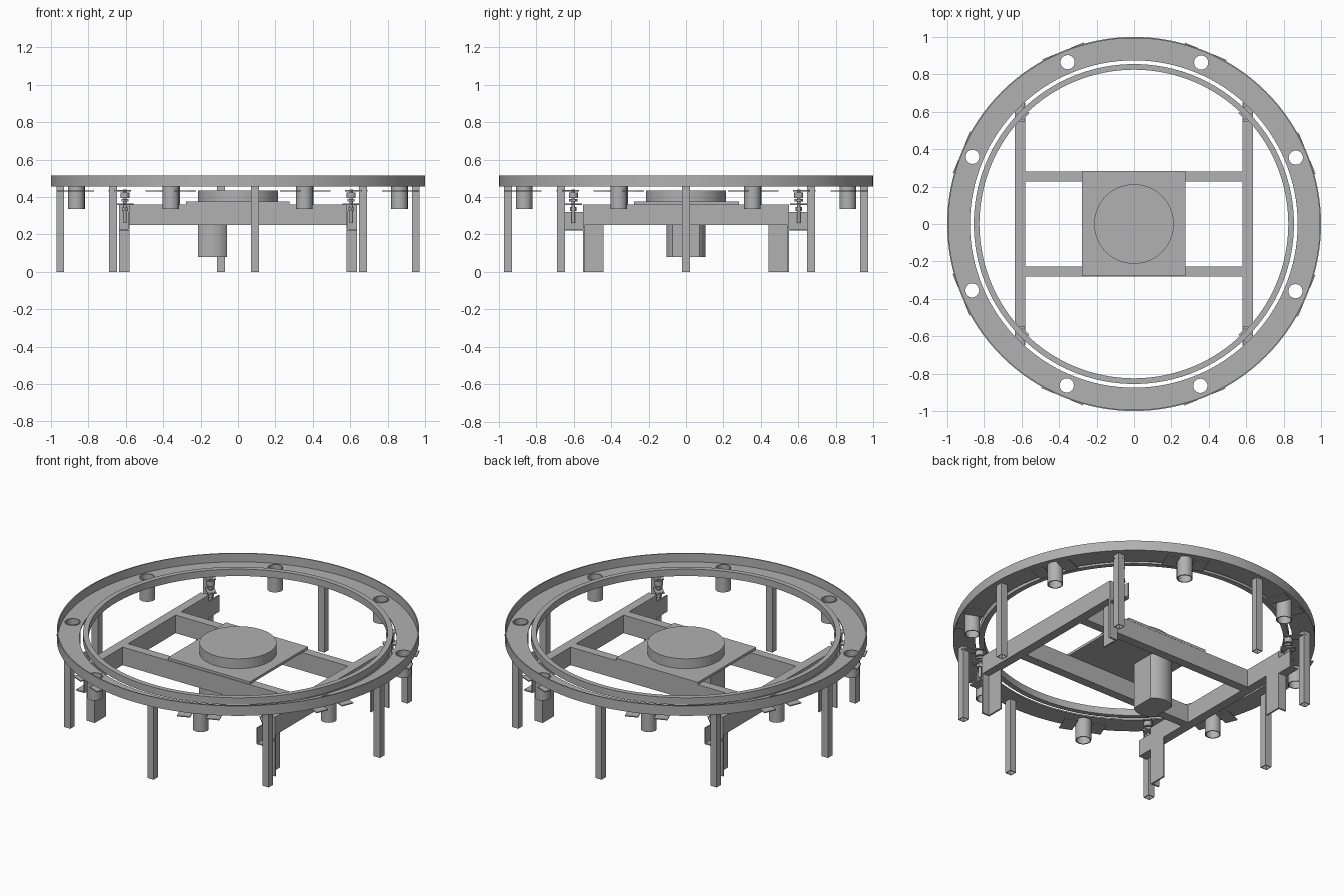
import bpy, bmesh, math
from mathutils import Matrix, Vector

old = bpy.data.objects.get("Cube")
if old:
    bpy.data.objects.remove(old)

grey = bpy.data.materials.new("steel grey")
grey.use_nodes = True
COL = (0.44, 0.44, 0.44, 1)
grey.diffuse_color = COL
grey.node_tree.nodes["Principled BSDF"].inputs["Base Color"].default_value = COL


def finish(name, bm, smooth=False):
    bmesh.ops.recalc_face_normals(bm, faces=bm.faces)
    me = bpy.data.meshes.new(name)
    bm.to_mesh(me)
    bm.free()
    me.materials.append(grey)
    ob = bpy.data.objects.new(name, me)
    bpy.context.scene.collection.objects.link(ob)
    if smooth:
        bpy.ops.object.select_all(action='DESELECT')
        ob.select_set(True)
        bpy.context.view_layer.objects.active = ob
        bpy.ops.object.shade_smooth_by_angle(angle=math.radians(30))
    return ob


def add_box(bm, x, y, z, turn=None):
    """Add a box from three (low, high) ranges."""
    lo, hi = Vector((x[0], y[0], z[0])), Vector((x[1], y[1], z[1]))
    m = Matrix.Translation((lo + hi) / 2) @ Matrix.Diagonal((*(hi - lo), 1))
    bmesh.ops.create_cube(bm, size=1, matrix=turn @ m if turn else m)


def box(name, x, y, z, turn=None):
    bm = bmesh.new()
    add_box(bm, x, y, z, turn)
    return finish(name, bm)


def add_cyl(bm, r, z, x=0, y=0, n=24):
    bmesh.ops.create_cone(bm, cap_ends=True, segments=n, radius1=r, radius2=r, depth=z[1] - z[0],
                          matrix=Matrix.Translation((x, y, (z[0] + z[1]) / 2)))


def lathe(name, profile, x=0, y=0, n=96):
    """Revolve a closed (r, z) outline round a vertical axis."""
    bm = bmesh.new()
    rings = [[bm.verts.new((x + r * math.cos(a), y + r * math.sin(a), z)) for r, z in profile]
             for a in (math.tau * i / n for i in range(n))]
    k = len(profile)
    for i in range(n):
        a, b = rings[i], rings[(i + 1) % n]
        for j in range(k):
            bm.faces.new((a[j], b[j], b[(j + 1) % k], a[(j + 1) % k]))
    return finish(name, bm, True)


def square_tube(name, x, y, half, wall, z):
    """Hollow square post, open at the bottom."""
    bm = bmesh.new()
    for s in (-1, 1):
        outer, inner = sorted((s * half, s * (half - wall))), half - wall
        add_box(bm, (x + outer[0], x + outer[1]), (y - half, y + half), z)
        add_box(bm, (x - inner, x + inner), (y + outer[0], y + outer[1]), z)
    return finish(name, bm)


RING, TOP, MID = 0.455, 0.515, 0.935
hole_angles = [math.radians(22.3 + 45.1 * (i % 2) + 90 * (i // 2)) for i in range(8)]

# Outer ring: flat plate with an upstanding rim, pierced by eight holes
outer = lathe("outer_ring", [(0.875, RING), (1, RING), (1, TOP), (0.993, TOP),
                             (0.993, RING + 0.008), (0.875, RING + 0.008)], n=128)
bm = bmesh.new()
for a in hole_angles:
    add_cyl(bm, 0.038, (0.4, 0.6), MID * math.cos(a), MID * math.sin(a))
cutter = finish("hole_cutter", bm)
cutter.hide_render = True
mod = outer.modifiers.new("holes", 'BOOLEAN')
mod.object, mod.solver = cutter, 'EXACT'
bpy.context.view_layer.objects.active = outer
bpy.ops.object.modifier_apply(modifier=mod.name)
bpy.data.objects.remove(cutter)

# Inner ring
lathe("inner_ring", [(0.825, RING), (0.855, RING), (0.855, 0.497), (0.825, 0.497)], n=128)

# Open cups under the holes, each flanked by thin mounting plates
for i, a in enumerate(hole_angles):
    lathe(f"cup_{i + 1}", [(0.038, 0.335), (0.044, 0.335), (0.044, RING + 0.012), (0.038, RING + 0.012)],
          MID * math.cos(a), MID * math.sin(a), 24)
    bm = bmesh.new()
    for s in (-1, 1):
        add_box(bm, (0.885, 1.0), sorted((s * 0.045, s * 0.12)), (0.428, 0.434), Matrix.Rotation(a, 4, 'Z'))
    finish(f"mounting_plate_{i + 1}", bm)

# Eight ring legs
leg_spots = [(0.09, -0.95), (-0.09, 0.95), (0.95, 0), (-0.95, 0)]
leg_spots += [(sx * 0.668, sy * 0.668) for sx in (-1, 1) for sy in (-1, 1)]
for i, (x, y) in enumerate(leg_spots):
    square_tube(f"ring_leg_{i + 1}", x, y, 0.021, 0.004, (0, RING))

# Inner frame: two long side beams and two cross beams
for s, side in ((-1, "right"), (1, "left")):
    box(f"{side}_beam", sorted((s * 0.58, s * 0.635)), (-0.55, 0.55), (0.25, 0.36))
for s, side in ((-1, "front"), (1, "back")):
    box(f"{side}_cross_beam", (-0.58, 0.58), sorted((s * 0.228, s * 0.282)), (0.25, 0.36))

# Frame corners: angle leg, end bracket and adjustable roller clamp
for sx, side in ((-1, "right"), (1, "left")):
    for sy, end in ((-1, "front"), (1, "back")):
        def xr(a, b):
            return sorted((sx * a, sx * b))

        def yr(a, b):
            return sorted((sy * a, sy * b))
        bm = bmesh.new()
        add_box(bm, xr(0.58, 0.635), yr(0.54, 0.55), (0, 0.25))
        add_box(bm, xr(0.58, 0.59), yr(0.44, 0.54), (0, 0.25))
        finish(f"{end}_{side}_frame_leg", bm)
        bm = bmesh.new()
        add_box(bm, xr(0.58, 0.587), yr(0.55, 0.65), (0.22, 0.32))
        add_box(bm, xr(0.587, 0.635), yr(0.55, 0.65), (0.22, 0.228))
        finish(f"{end}_{side}_end_bracket", bm)
        bm = bmesh.new()
        cx, cy = sx * 0.605, sy * 0.602
        add_cyl(bm, 0.009, (0.26, 0.44), cx, cy, 12)
        add_cyl(bm, 0.018, (0.325, 0.345), cx, cy, 6)
        add_cyl(bm, 0.022, (0.375, 0.388), cx, cy, 6)
        add_cyl(bm, 0.024, (0.395, 0.425), cx, cy, 12)
        turn = Matrix.Translation((cx, cy, 0)) @ Matrix.Rotation(sx * sy * math.pi / 4, 4, 'Z')
        add_box(bm, (-0.04, 0.04), (-0.025, 0.025), (0.356, 0.364), turn)
        add_box(bm, (-0.02, 0.1), (-0.025, 0.025), (0.43, 0.436),
                turn if sx > 0 else turn @ Matrix.Rotation(math.pi, 4, 'Z'))
        finish(f"{end}_{side}_roller_clamp", bm)

# Central mounting plate and turntable
box("centre_plate", (-0.278, 0.275), (-0.278, 0.283), (0.36, 0.375))
bm = bmesh.new()
add_cyl(bm, 0.213, (0.375, 0.435), n=64)
finish("turntable", bm, True)

# Drive motor: round body with two flat sides
bm = bmesh.new()
add_cyl(bm, 0.105, (0.08, 0.36), -0.137, 0, 48)
for s in (-1, 1):
    geom = bm.verts[:] + bm.edges[:] + bm.faces[:]
    cut = bmesh.ops.bisect_plane(bm, geom=geom, plane_co=(-0.137 + s * 0.077, 0, 0),
                                 plane_no=(s, 0, 0), clear_outer=True)
    bmesh.ops.holes_fill(bm, edges=[e for e in bm.edges if e.is_boundary])
finish("drive_motor", bm, True)
